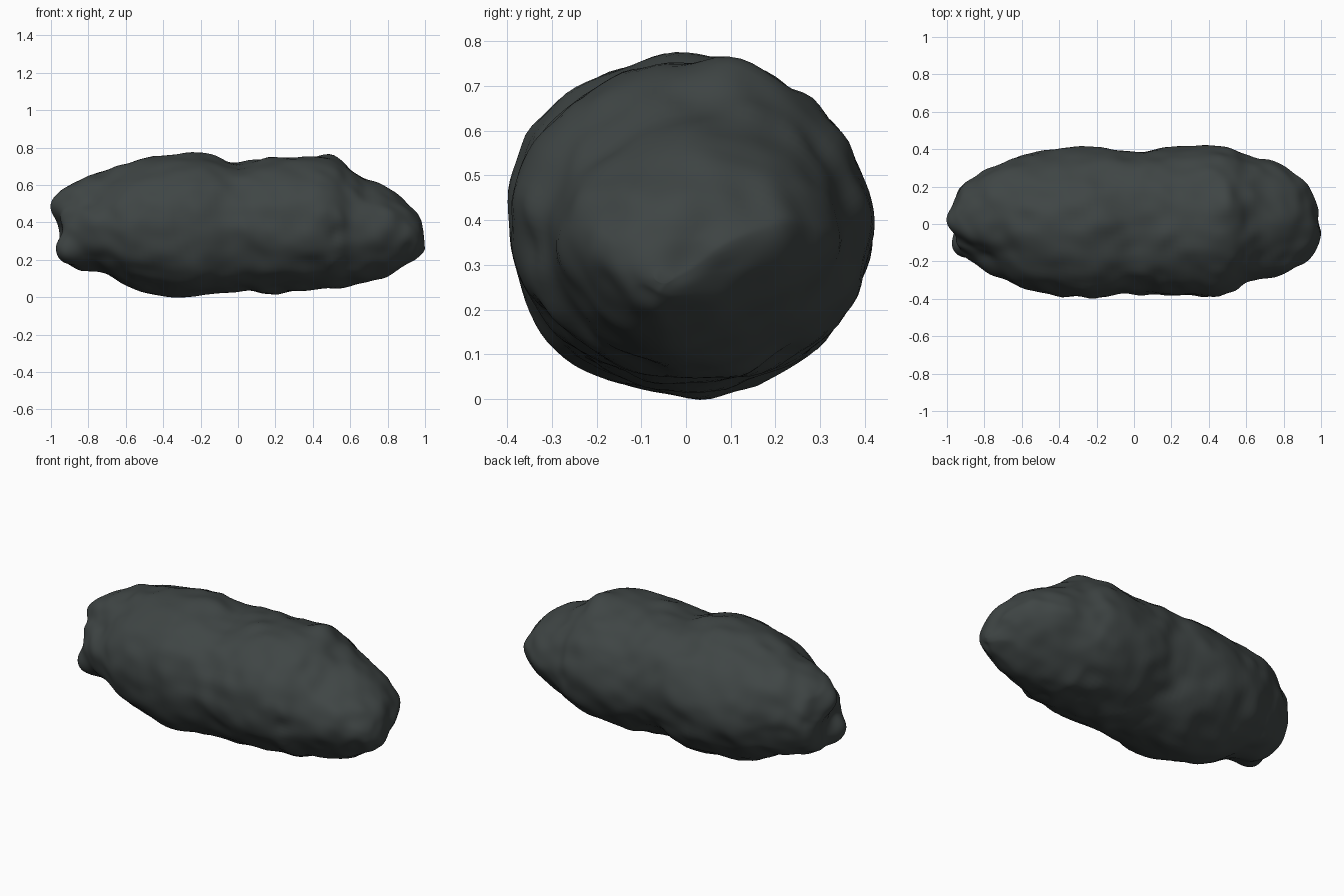
import bpy
import bmesh
import math
from mathutils import Vector, noise

default = bpy.data.objects.get("Cube")
if default:
    bpy.data.objects.remove(default)

# Dark stone material
stone = bpy.data.materials.new("dark grey stone")
stone.use_nodes = True
colour = (0.05, 0.06, 0.059, 1.0)
stone.diffuse_color = colour
shader = next(n for n in stone.node_tree.nodes if n.type == "BSDF_PRINCIPLED")
shader.inputs["Base Color"].default_value = colour
shader.inputs["Roughness"].default_value = 0.9

# Cross-sections along the length: x, front, back, bottom, top
STATIONS = [Vector(s) for s in (
    (-.95, -.02, .04, .35, .41),
    (-.955, -.1, .12, .25, .48),
    (-.93, -.16, .2, .19, .55),
    (-.87, -.21, .25, .16, .61),
    (-.72, -.28, .32, .12, .67),
    (-.52, -.36, .385, .03, .74),
    (-.24, -.4, .405, .005, .775),
    (0, -.375, .385, .03, .735),
    (.22, -.385, .41, .02, .75),
    (.48, -.385, .41, .045, .745),
    (.62, -.3, .36, .065, .665),
    (.82, -.25, .31, .11, .565),
    (.94, -.19, .21, .18, .46),
    (.985, -.12, .07, .23, .36),
    (1, -.07, -.03, .26, .29),
)]

# Lumps and hollows: centre, radius, height
LUMPS = (
    # Waist
    ((0, 0, .74), .14, -.025),
    ((0, .27, .64), .2, .025),
    ((0, -.26, .12), .2, .012),
    ((0, .27, .12), .18, -.025),
    # Left end: two horns with a groove between them
    ((-.95, .01, .49), .12, .05),
    ((-.94, -.13, .23), .12, .045),
    ((-.95, -.05, .37), .1, -.03),
    ((-.83, -.17, .52), .14, -.04),
    ((-.68, -.14, .64), .13, -.025),
    # Upper back
    ((-.72, .2, .59), .2, .025),
    ((-.35, .28, .66), .2, -.015),
    # Shoulder and flank
    ((.5, .1, .74), .12, .025),
    ((.72, -.27, .42), .16, .02),
    ((.53, -.36, .35), .1, -.02),
    ((.1, -.38, .2), .14, -.02),
)

# Broad flatter side at one end: direction and distance
FACET_NORMAL = Vector((.51, .53, -.68)).normalized()
FACET_DISTANCE = .31

RINGS_PER_SPAN = 8
SEGMENTS = 96


def catmull(a, b, c, d, t):
    return (b * 2 + (c - a) * t + (a * 2 - b * 5 + c * 4 - d) * t * t
            + (b * 3 - a - c * 3 + d) * t ** 3) / 2


def section(t):
    """Smoothly blended cross-section at station index t."""
    last = len(STATIONS) - 1
    i = min(int(t), last - 1)
    pick = [STATIONS[max(0, min(last, i + k))] for k in (-1, 0, 1, 2)]
    return catmull(*pick, t - i)


def ring_points(t):
    x, front, back, bottom, top = section(t)
    cy, cz = (front + back) / 2, (bottom + top) / 2
    for k in range(SEGMENTS):
        a = math.tau * k / SEGMENTS
        yield Vector((x, cy + (back - front) / 2 * math.cos(a),
                      cz + (top - bottom) / 2 * math.sin(a)))


def relief(p):
    """Weathered surface height at a point."""
    broad = noise.noise(p * 4)
    fine = noise.noise(p * 11 + Vector((3, 1, 5)))
    crag = abs(noise.noise(p * 5 + Vector((7, 2, 4))))
    height = .012 * broad + .012 * fine - .02 * (crag - .15)
    for centre, radius, lift in LUMPS:
        d = (p - Vector(centre)).length / radius
        height += lift * math.exp(-d * d * 2)
    return height


def flatten(p):
    """Ease points beyond the facet back towards it."""
    excess = p.dot(FACET_NORMAL) - FACET_DISTANCE
    return p - FACET_NORMAL * max(0, excess) * .45


# Loft the body and close both ends
bm = bmesh.new()
spans = len(STATIONS) - 1
rings = []
for r in range(spans * RINGS_PER_SPAN + 1):
    rings.append([bm.verts.new(p) for p in ring_points(r / RINGS_PER_SPAN)])
for lower, upper in zip(rings, rings[1:]):
    for k in range(SEGMENTS):
        n = (k + 1) % SEGMENTS
        bm.faces.new((lower[k], upper[k], upper[n], lower[n]))
bm.faces.new(rings[0])
bm.faces.new(rings[-1])
bmesh.ops.recalc_face_normals(bm, faces=bm.faces)
bm.normal_update()

# Push the surface in and out, then soften it
moved = [(v, flatten(v.co + v.normal * relief(v.co))) for v in bm.verts]
for v, co in moved:
    v.co = co
bmesh.ops.smooth_vert(bm, verts=bm.verts, factor=.5,
                      use_axis_x=True, use_axis_y=True, use_axis_z=True)

mesh = bpy.data.meshes.new("asteroid")
bm.to_mesh(mesh)
bm.free()
mesh.materials.append(stone)
asteroid = bpy.data.objects.new("asteroid", mesh)
bpy.context.collection.objects.link(asteroid)
bpy.context.view_layer.objects.active = asteroid
asteroid.select_set(True)
bpy.ops.object.shade_smooth()
